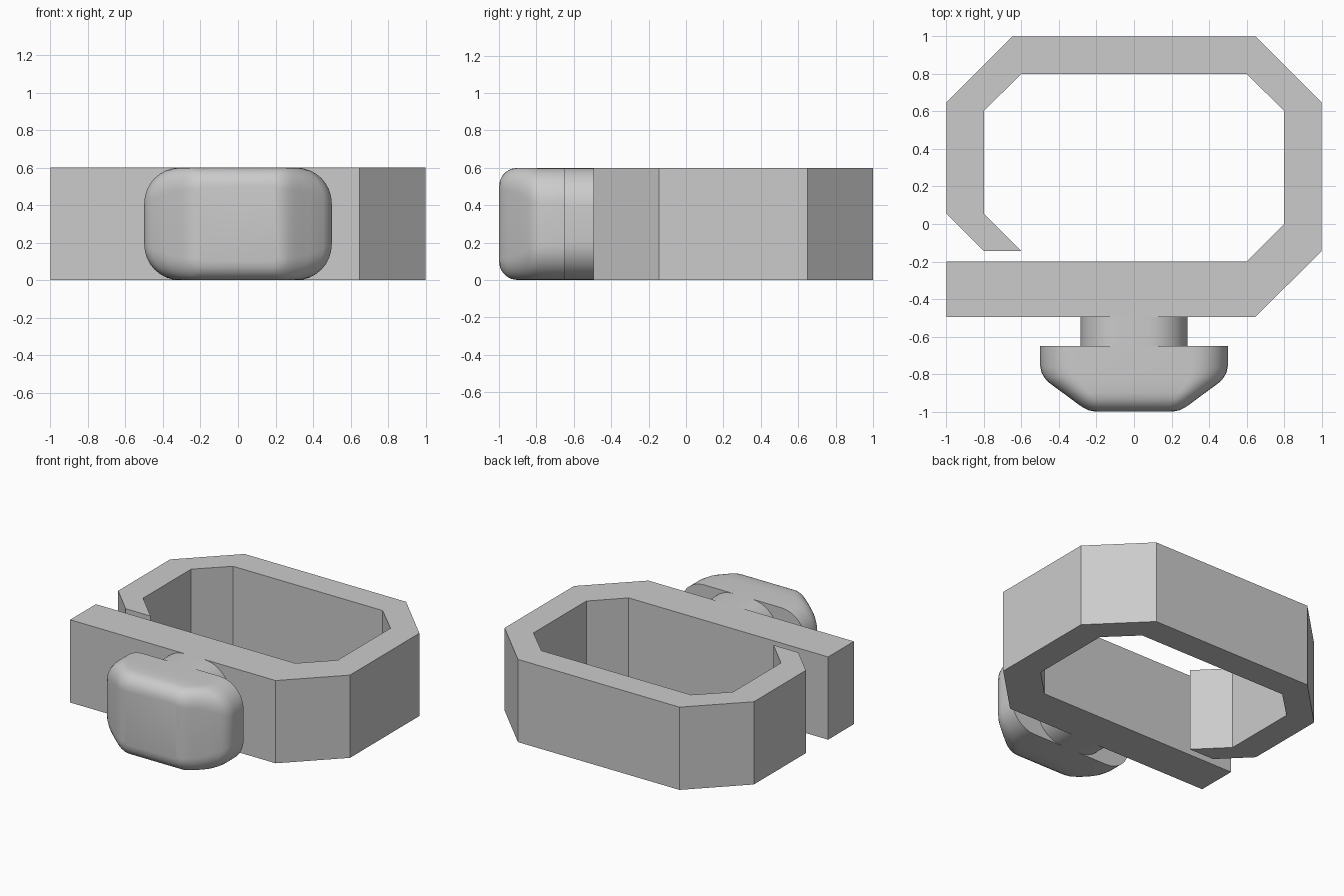
import bpy, bmesh, math

cube = bpy.data.objects.get("Cube")
if cube:
    bpy.data.objects.remove(cube, do_unlink=True)

HEIGHT = 0.6
MID = HEIGHT / 2

grey = bpy.data.materials.new("light_grey")
grey.use_nodes = True
colour = (0.6, 0.6, 0.6, 1)
grey.diffuse_color = colour
grey.node_tree.nodes["Principled BSDF"].inputs["Base Color"].default_value = colour


def finish(name, bm, smooth):
    bmesh.ops.recalc_face_normals(bm, faces=bm.faces)
    mesh = bpy.data.meshes.new(name)
    bm.to_mesh(mesh)
    bm.free()
    mesh.materials.append(grey)
    obj = bpy.data.objects.new(name, mesh)
    bpy.context.collection.objects.link(obj)
    if smooth:
        bpy.ops.object.select_all(action="DESELECT")
        obj.select_set(True)
        bpy.context.view_layer.objects.active = obj
        bpy.ops.object.shade_smooth_by_angle(angle=math.radians(35))
    return obj


def rounded_ring(bm, y, half_w, half_h, radius, steps=8):
    """Rounded rectangle facing along y, centred at mid height."""
    ring = []
    for corner, (sx, sz) in enumerate([(1, 1), (-1, 1), (-1, -1), (1, -1)]):
        for i in range(steps + 1):
            a = math.pi / 2 * (corner + i / steps)
            x = sx * (half_w - radius) + radius * math.cos(a)
            z = sz * (half_h - radius) + radius * math.sin(a)
            ring.append(bm.verts.new((x, y, MID + z)))
    return ring


def loft(name, sections):
    bm = bmesh.new()
    rings = [rounded_ring(bm, *s) for s in sections]
    for a, b in zip(rings, rings[1:]):
        for i in range(len(a)):
            j = (i + 1) % len(a)
            bm.faces.new((a[i], a[j], b[j], b[i]))
    bm.faces.new(rings[0])
    bm.faces.new(rings[-1])
    return finish(name, bm, True)


# Open clasp band: one outline extruded upward
outline = [
    (-1, -0.495), (0.648, -0.495), (1, -0.145), (1, 0.65), (0.648, 1),
    (-0.648, 1), (-1, 0.65), (-1, 0.055), (-0.8, -0.145), (-0.6, -0.145),
    (-0.8, 0.055), (-0.8, 0.605), (-0.6, 0.8), (0.6, 0.8), (0.8, 0.605),
    (0.8, 0), (0.6, -0.2), (-1, -0.2),
]
bm = bmesh.new()
base = bm.faces.new([bm.verts.new((x, y, 0)) for x, y in outline])
top = bmesh.ops.extrude_face_region(bm, geom=[base], use_keep_orig=True)
for v in top["geom"]:
    if isinstance(v, bmesh.types.BMVert):
        v.co.z = HEIGHT
finish("clasp_band", bm, False)

# Short neck between band and knob
loft("knob_neck", [(-0.495, 0.285, MID, 0.21), (-0.65, 0.285, MID, 0.21)])

# Rounded knob tapering toward the front: y, half width, half height, corner
loft("knob", [
    (-0.65, 0.5, MID, 0.19),
    (-0.76, 0.5, MID, 0.19),
    (-0.79, 0.494, MID, 0.19),
    (-0.82, 0.478, MID, 0.18),
    (-0.845, 0.455, MID, 0.17),
    (-0.9, 0.38, MID, 0.14),
    (-0.935, 0.333, 0.294, 0.12),
    (-0.96, 0.3, 0.28, 0.1),
    (-0.98, 0.27, 0.26, 0.08),
    (-0.994, 0.24, 0.234, 0.05),
    (-1, 0.21, 0.2, 0.025),
])
